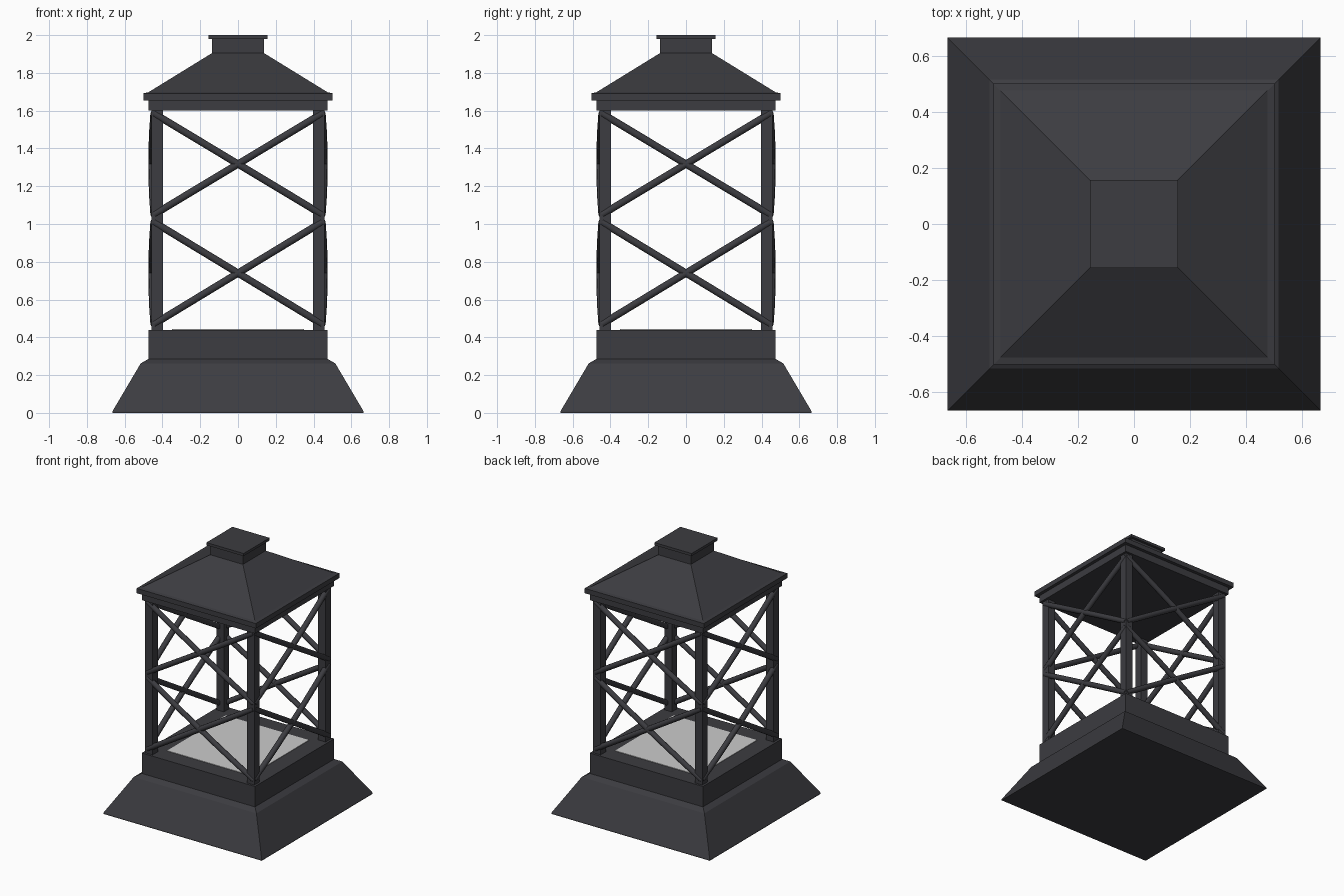
import bpy, bmesh, math
from mathutils import Vector

if "Cube" in bpy.data.objects:
    bpy.data.objects.remove(bpy.data.objects["Cube"])


def material(name, rgb):
    m = bpy.data.materials.new(name)
    m.diffuse_color = (*rgb, 1)
    m.use_nodes = True
    m.node_tree.nodes["Principled BSDF"].inputs["Base Color"].default_value = m.diffuse_color
    return m


DARK = material("dark iron", (0.045, 0.045, 0.052))
LIGHT = material("light grey", (0.6, 0.6, 0.6))


def finish(name, bm, mat):
    bmesh.ops.recalc_face_normals(bm, faces=bm.faces)
    me = bpy.data.meshes.new(name)
    bm.to_mesh(me)
    bm.free()
    me.materials.append(mat)
    ob = bpy.data.objects.new(name, me)
    bpy.context.collection.objects.link(ob)
    return ob


def square_loft(name, profile, mat=DARK, centre=(0, 0)):
    """Stack of square rings given as (half width, z), capped at both ends."""
    bm = bmesh.new()
    rings = [[bm.verts.new((centre[0] + sx * h, centre[1] + sy * h, z))
              for sx, sy in ((-1, -1), (1, -1), (1, 1), (-1, 1))] for h, z in profile]
    for a, b in zip(rings, rings[1:]):
        for i in range(4):
            j = (i + 1) % 4
            bm.faces.new((a[i], a[j], b[j], b[i]))
    bm.faces.new(rings[0])
    bm.faces.new(rings[-1])
    return finish(name, bm, mat)


def rod(name, points, radius, sides=10):
    """Round bar swept along a gently bent path."""
    bm = bmesh.new()
    axis = (points[-1] - points[0]).normalized()
    rot = axis.to_track_quat('Z', 'Y')
    rings = []
    for p in points:
        rings.append([bm.verts.new(p + rot @ Vector((radius * math.cos(t), radius * math.sin(t), 0)))
                      for t in (2 * math.pi * i / sides for i in range(sides))])
    for a, b in zip(rings, rings[1:]):
        for i in range(sides):
            j = (i + 1) % sides
            bm.faces.new((a[i], a[j], b[j], b[i]))
    bm.faces.new(rings[0])
    bm.faces.new(rings[-1])
    ob = finish(name, bm, DARK)
    for f in ob.data.polygons:
        f.use_smooth = len(f.vertices) == 4
    return ob


# Flared base with upright collar, and the pale floor plate on it
square_loft("base", [(0.665, 0), (0.665, 0.008), (0.515, 0.262), (0.475, 0.285), (0.475, 0.44)])
square_loft("floor_plate", [(0.35, 0.437), (0.35, 0.444)], LIGHT)

# Corner posts
for sx in (-1, 1):
    for sy in (-1, 1):
        side = ("front" if sy < 0 else "back") + ("_left" if sx < 0 else "_right")
        square_loft(side + "_post", [(0.031, 0.43), (0.031, 1.61)], centre=(sx * 0.427, sy * 0.427))

# Two crossed braces per side, in two tiers, bowed slightly outward
for k, side in enumerate(("front", "right", "back", "left")):
    turn = Vector((0, 0, 1))
    ang = k * math.pi / 2
    for tier, (z0, z1) in (("lower", (0.47, 1.01)), ("upper", (1.05, 1.585))):
        for d in (-1, 1):
            pts = []
            for i in range(7):
                t = i / 6
                x = d * (t * 2 - 1) * 0.445
                y = -0.444 - 0.011 * (1 - (2 * t - 1) ** 2)
                pts.append(Vector((x * math.cos(ang) - y * math.sin(ang),
                                   x * math.sin(ang) + y * math.cos(ang),
                                   z0 + (z1 - z0) * t)))
            rod(f"{side}_{tier}_brace", pts, 0.02)

# Roof: under band, eave slab, hipped slope, chimney neck and cap
square_loft("roof_band", [(0.475, 1.60), (0.475, 1.66)])
square_loft("roof", [(0.5, 1.655), (0.5, 1.692), (0.475, 1.697), (0.137, 1.905)])
square_loft("chimney", [(0.137, 1.89), (0.137, 1.985)])
square_loft("chimney_cap", [(0.156, 1.98), (0.156, 2.0)])
